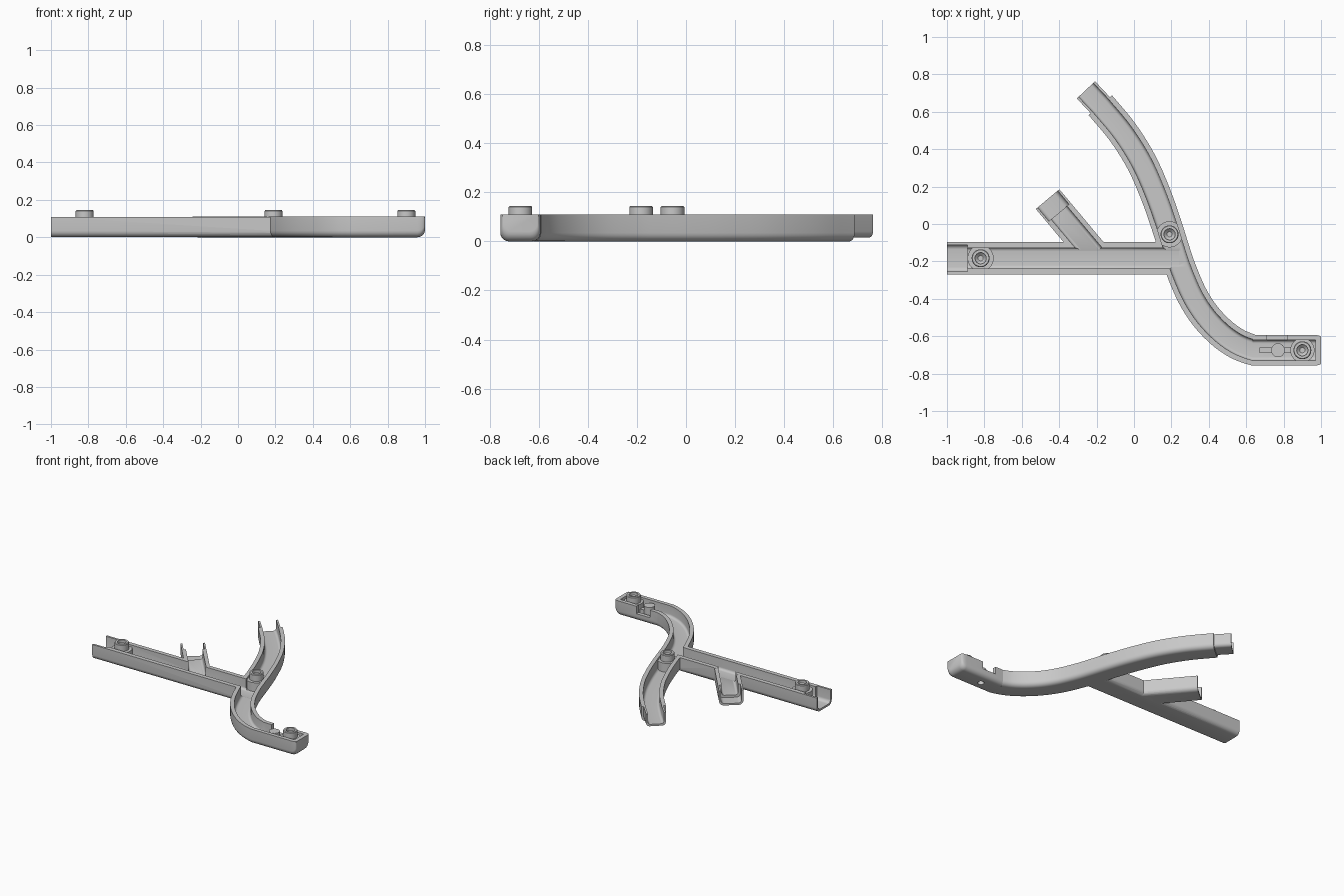
import bpy, bmesh, math
from mathutils import Vector

cube = bpy.data.objects.get("Cube")
if cube:
    bpy.data.objects.remove(cube, do_unlink=True)

COLOUR = (0.58, 0.58, 0.58, 1)
grey = bpy.data.materials.new("plain grey")
grey.use_nodes = True
grey.diffuse_color = COLOUR
grey.node_tree.nodes["Principled BSDF"].inputs["Base Color"].default_value = COLOUR

TOP = 0.11
FLOOR = 0.03


def finish(bm, name):
    bmesh.ops.recalc_face_normals(bm, faces=bm.faces)
    mesh = bpy.data.meshes.new(name)
    bm.to_mesh(mesh)
    bm.free()
    mesh.materials.append(grey)
    obj = bpy.data.objects.new(name, mesh)
    bpy.context.collection.objects.link(obj)
    return obj


def bridge(bm, loops):
    """Skin closed rings of equal size and cap both ends."""
    for a, b in zip(loops, loops[1:]):
        for i in range(len(a)):
            j = (i + 1) % len(a)
            bm.faces.new((a[i], a[j], b[j], b[i]))
    bm.faces.new(loops[0][::-1])
    bm.faces.new(loops[-1])


def trough(name, path, hw, z0, z1, r, round_end=0):
    """Sweep a bar with rounded lower edges along a flat path."""
    path = [Vector(p) for p in path]
    rings = [[p, z0, hw] for p in path]
    if round_end:
        d = (path[-1] - path[-2]).normalized()
        end = rings.pop()[0]
        for k in range(6):
            a = k / 5 * math.pi / 2
            back = round_end * (1 - math.sin(a))
            rings.append([end - d * back, z0 + round_end * (1 - math.cos(a)),
                          hw - 0.012 * (1 - math.cos(a))])
    bm = bmesh.new()
    loops = []
    for i, (p, low, w) in enumerate(rings):
        before = rings[max(i - 1, 0)][0]
        after = rings[min(i + 1, len(rings) - 1)][0]
        t = (after - before).normalized()
        side = Vector((-t.y, t.x))
        prof = [(-w, z1)]
        for sign in (-1, 1):
            arc = [(sign * (w - r + r * math.cos(k * math.pi / 10)),
                    low + r - r * math.sin(k * math.pi / 10)) for k in range(6)]
            prof += arc if sign < 0 else arc[::-1]
        prof.append((w, z1))
        loops.append([bm.verts.new((p.x + side.x * s, p.y + side.y * s, z)) for s, z in prof])
    bridge(bm, loops)
    return finish(bm, name)


def lathe(name, centre, profile, sides=32):
    bm = bmesh.new()
    loops = [[bm.verts.new((centre[0] + r * math.cos(k * math.tau / sides),
                            centre[1] + r * math.sin(k * math.tau / sides), z))
              for k in range(sides)] for r, z in profile]
    bridge(bm, loops)
    return finish(bm, name)


def box(name, low, high):
    bm = bmesh.new()
    bmesh.ops.create_cube(bm, size=1)
    for v in bm.verts:
        v.co = [h if c > 0 else l for c, l, h in zip(v.co, low, high)]
    return finish(bm, name)


def volume(mesh):
    bm = bmesh.new()
    bm.from_mesh(mesh)
    result = bm.calc_volume()
    bm.free()
    return result


def combine(target, tools, operation):
    """Boolean each tool into the target with the first solver that gives a sound solid."""
    for tool in tools:
        start = volume(target.data)
        for solver in ("MANIFOLD", "EXACT", "FLOAT"):
            mod = target.modifiers.new("combine", "BOOLEAN")
            mod.operation, mod.solver, mod.object = operation, solver, tool
            bpy.context.view_layer.update()
            graph = bpy.context.evaluated_depsgraph_get()
            mesh = bpy.data.meshes.new_from_object(target.evaluated_get(graph))
            target.modifiers.clear()
            ratio = volume(mesh) / start
            if 1 < ratio < 3 if operation == "UNION" else 0.3 < ratio < 0.99999:
                target.data = mesh
                break
        bpy.data.objects.remove(tool, do_unlink=True)


def smooth_path(points, steps=5):
    pts = [Vector(p) for p in points]
    pts = [2 * pts[0] - pts[1]] + pts + [2 * pts[-1] - pts[-2]]
    out = []
    for a, b, c, d in zip(pts, pts[1:], pts[2:], pts[3:]):
        for k in range(steps):
            t = k / steps
            out.append(0.5 * (2 * b + (c - a) * t + (2 * a - 5 * b + 4 * c - d) * t * t
                              + (3 * b - a - 3 * c + d) * t ** 3))
    return out + [pts[-2]]


# Centre lines of the three runs
curve = smooth_path([(-0.18, 0.635), (-0.06, 0.49), (0.04, 0.33), (0.115, 0.16),
                     (0.172, 0), (0.213, -0.13), (0.25, -0.24), (0.31, -0.38),
                     (0.38, -0.49), (0.465, -0.58), (0.55, -0.64), (0.635, -0.675)])
neck_tip = Vector((-0.257, 0.717))
neck_dir = (neck_tip - curve[0]).normalized()
branch_tip = Vector((-0.462, 0.133))
branch_dir = Vector((-0.643, 0.766))
y_main, y_end = -0.183, -0.675

# Outer bodies
track = trough("track", curve + [(1, y_end)], 0.082, 0, TOP, 0.035, round_end=0.04)
combine(track, [
    trough("straight_run", [(-1, y_main), (0.2, y_main)], 0.0875, 0.0004, TOP - 0.0004, 0.034),
    trough("branch_run", [branch_tip, (-0.2, -0.18)], 0.082, 0.0008, TOP - 0.0008, 0.033),
    trough("plug_neck", [neck_tip, curve[0] - neck_dir * 0.03], 0.067, 0.016, TOP - 0.0006, 0.025),
    lathe("junction_boss", (0.19, -0.055), [(0.07, 0.02), (0.07, TOP - 0.0015)]),
], "UNION")

# Channels, sockets and the side notch
combine(track, [
    trough("curve_channel", [neck_tip + neck_dir * 0.05] + curve + [(0.97, y_end)],
           0.054, FLOOR, 0.2, 0.018),
    trough("straight_channel", [(-1.05, y_main), (0.24, y_main)], 0.056, FLOOR - 0.001, 0.21, 0.018),
    trough("branch_channel", [branch_tip + branch_dir * 0.05, (-0.215, -0.16)],
           0.055, FLOOR + 0.001, 0.22, 0.018),
    trough("straight_socket", [(-1.06, y_main), (-0.89, y_main)], 0.072, 0.014, 0.23, 0.025),
    trough("branch_socket", [branch_tip + branch_dir * 0.06, branch_tip - branch_dir * 0.095],
           0.07, 0.014, 0.24, 0.025),
    box("side_notch", (0.71, -0.64, 0.055), (0.82, -0.55, 0.2)),
    lathe("pivot_hole", (0.77, y_end), [(0.022, -0.05), (0.022, 0.07)]),
], "DIFFERENCE")

# Pegs with stepped bases and a tapered hole
for name, centre, base in (("left_peg", (-0.82, y_main), 0.07),
                           ("middle_peg", (0.19, -0.055), 0.07),
                           ("right_peg", (0.9, y_end), 0.065)):
    lathe(name, centre, [(base, 0.02), (base, 0.095), (0.048, 0.095), (0.048, 0.14),
                         (0.044, 0.145), (0.03, 0.145), (0.03, 0.125), (0.014, 0.11)])

# Pivot button and its bar
lathe("pivot_button", (0.77, y_end), [(0.022, 0.09), (0.022, 0.02), (0.037, 0.02), (0.037, 0.1)])
box("pivot_bar_inner", (0.67, y_end - 0.015, 0.02), (0.74, y_end + 0.015, 0.06))
box("pivot_bar_outer", (0.8, y_end - 0.015, 0.02), (0.87, y_end + 0.015, 0.06))

# Smooth curved surfaces, keep sharp edges
for obj in bpy.context.scene.objects:
    if obj.type == "MESH" and grey.name in obj.data.materials:
        bpy.ops.object.select_all(action="DESELECT")
        obj.select_set(True)
        bpy.context.view_layer.objects.active = obj
        bpy.ops.object.shade_smooth_by_angle(angle=math.radians(30))
